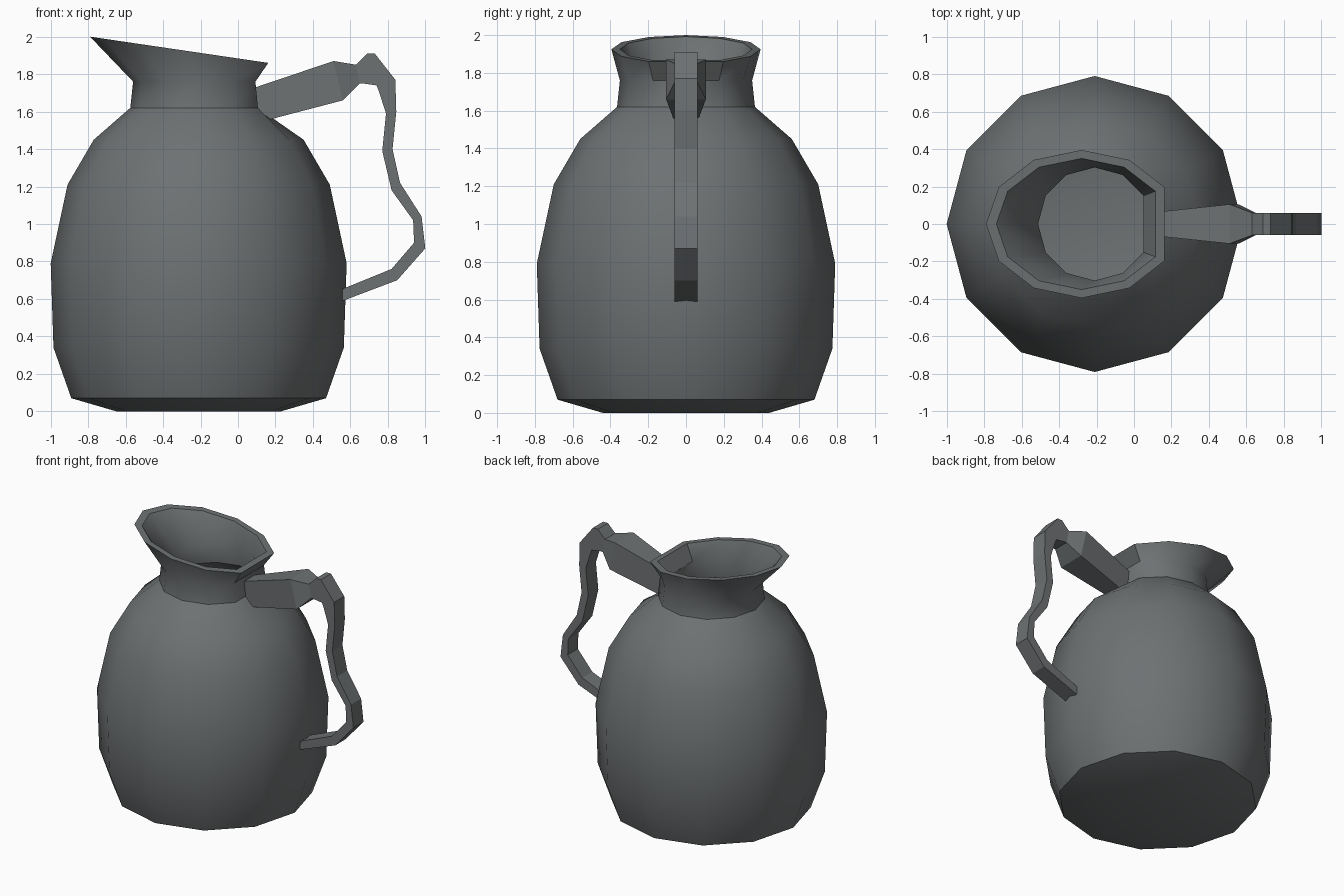
import bpy, bmesh, math

if "Cube" in bpy.data.objects:
    bpy.data.objects.remove(bpy.data.objects["Cube"])

N = 12
CX = -0.21

grey = bpy.data.materials.new("dark_grey")
grey.diffuse_color = (0.155, 0.167, 0.171, 1)
grey.use_nodes = True
grey.node_tree.nodes["Principled BSDF"].inputs["Base Color"].default_value = grey.diffuse_color


def finish(bm, name):
    bmesh.ops.recalc_face_normals(bm, faces=bm.faces)
    me = bpy.data.meshes.new(name)
    bm.to_mesh(me)
    bm.free()
    me.materials.append(grey)
    ob = bpy.data.objects.new(name, me)
    bpy.context.collection.objects.link(ob)
    return ob


def ring(bm, cx, rx, ry, z, flat, tilt=0.0):
    """Twelve-sided ring; flat=True straightens the side facing the handle."""
    verts = []
    for i in range(N):
        a = 2 * math.pi * i / N
        c = math.cos(a)
        if flat:
            c = min(c, math.cos(math.pi / 6))
        x = cx + rx * c
        verts.append(bm.verts.new((x, ry * math.sin(a), z + tilt * (x - cx))))
    return verts


# jug: outer wall, tilted spout rim, then inner wall down to the floor
wall = [(0.44, 0), (0.68, 0.07), (0.775, 0.34), (0.79, 0.79),
        (0.70, 1.21), (0.56, 1.45), (0.365, 1.62), (0.35, 1.76)]
T = 0.048
bm = bmesh.new()
rings = [ring(bm, CX, r, r, z, z > 1.5) for r, z in wall]
rings.append(ring(bm, -0.28, 0.51, 0.395, 1.925, True, -0.147))
rings.append(ring(bm, -0.28, 0.455, 0.35, 1.925, True, -0.147))
for r, z in reversed(wall):
    zi = z + 0.05 if z < 0.1 else z
    rings.append(ring(bm, CX, r - T, r - T, zi, z > 1.5))

plates = []
for k in range(len(rings) - 1):
    a, b = rings[k], rings[k + 1]
    for i in range(N):
        j = (i + 1) % N
        f = bm.faces.new((a[i], a[j], b[j], b[i]))
        f.smooth = True
        if k in (7, 9) and i in (0, N - 1):
            plates.append(f)
for cap in (rings[0], rings[-1]):
    bm.faces.new(cap).smooth = True

# sharp creases: foot, shoulder, rim and the flat panel of the spout
for k in (1, 6, 8, 9, 11, 16):
    for i in range(N):
        bm.edges.get((rings[k][i], rings[k][(i + 1) % N])).smooth = False
for f in plates:
    for e in f.edges:
        if sum(g in plates for g in e.link_faces) == 1:
            e.smooth = False
finish(bm, "jug_body")

# handle: (outer x, z, inner x, z, half width) along its path
sections = [
    (0.08, 1.725, 0.10, 1.54, 0.06), (0.51, 1.87, 0.56, 1.66, 0.105),
    (0.63, 1.85, 0.65, 1.75, 0.06), (0.69, 1.91, 0.67, 1.75, 0.06),
    (0.73, 1.91, 0.74, 1.74, 0.06), (0.84, 1.77, 0.755, 1.70, 0.06),
    (0.845, 1.60, 0.79, 1.59, 0.06), (0.825, 1.40, 0.77, 1.39, 0.06),
    (0.865, 1.22, 0.82, 1.18, 0.06), (0.98, 1.04, 0.935, 1.02, 0.06),
    (1.0, 0.87, 0.94, 0.90, 0.06), (0.85, 0.70, 0.82, 0.76, 0.06),
    (0.56, 0.59, 0.55, 0.65, 0.06)]
bm = bmesh.new()
prev = None
for xo, zo, xi, zi, w in sections:
    s = [bm.verts.new(p) for p in
         ((xo, -w, zo), (xo, w, zo), (xi, w, zi), (xi, -w, zi))]
    if prev:
        for i in range(4):
            j = (i + 1) % 4
            bm.faces.new((prev[i], prev[j], s[j], s[i]))
    else:
        bm.faces.new(s)
    prev = s
bm.faces.new(prev)
finish(bm, "handle")
